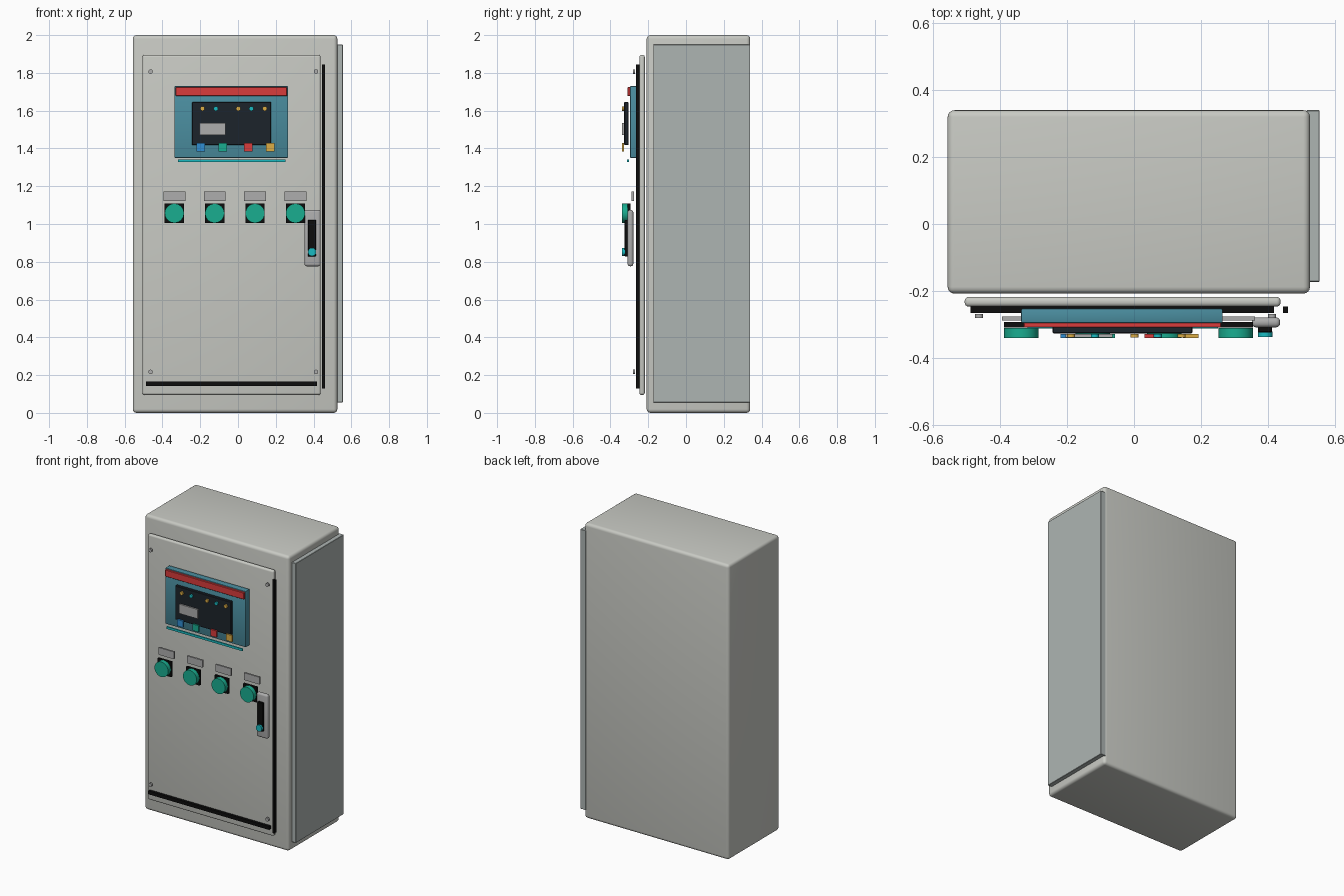
import bpy, bmesh, math
from mathutils import Matrix, Vector

if "Cube" in bpy.data.objects:
    bpy.data.objects.remove(bpy.data.objects["Cube"])

COLORS = {
    "shell": (0.58, 0.59, 0.55), "side": (0.42, 0.46, 0.45), "grey": (0.42, 0.42, 0.42),
    "black": (0.004, 0.004, 0.004), "dark": (0.012, 0.017, 0.024),
    "panel_blue": (0.07, 0.27, 0.35), "red": (0.70, 0.045, 0.045),
    "green": (0.01, 0.42, 0.28), "cyan": (0.01, 0.50, 0.54),
    "yellow": (0.72, 0.42, 0.06), "blue": (0.03, 0.27, 0.65),
}
MATS = {}
for key, rgb in COLORS.items():
    MATS[key] = bpy.data.materials.new(key)
    MATS[key].diffuse_color = (*rgb, 1)


def finish(name, bm, color, bevel=0, segments=3):
    mesh = bpy.data.meshes.new(name)
    bm.to_mesh(mesh)
    bm.free()
    ob = bpy.data.objects.new(name, mesh)
    bpy.context.collection.objects.link(ob)
    mesh.materials.append(MATS[color])
    bpy.ops.object.select_all(action='DESELECT')
    ob.select_set(True)
    bpy.context.view_layer.objects.active = ob
    if bevel:
        mod = ob.modifiers.new("bevel", 'BEVEL')
        mod.width = bevel
        mod.segments = segments
        bpy.ops.object.modifier_apply(modifier=mod.name)
    bpy.ops.object.shade_smooth_by_angle(angle=math.radians(35))
    return ob


def box(name, x, y, z, color, bevel=0, segments=3):
    """Box from (min, max) ranges."""
    bm = bmesh.new()
    size = [r[1] - r[0] for r in (x, y, z)]
    mid = Vector([(r[0] + r[1]) / 2 for r in (x, y, z)])
    bmesh.ops.create_cube(bm, size=1, matrix=Matrix.Translation(mid) @ Matrix.Diagonal((*size, 1)))
    return finish(name, bm, color, bevel, segments)


def disc(name, x, z, r, y, color, sides=32, bevel=0):
    """Cylinder whose axis points to the front."""
    bm = bmesh.new()
    m = Matrix.Translation((x, (y[0] + y[1]) / 2, z)) @ Matrix.Rotation(math.pi / 2, 4, 'X')
    bmesh.ops.create_cone(bm, cap_ends=True, segments=sides, radius1=r, radius2=r,
                          depth=y[1] - y[0], matrix=m)
    ob = finish(name, bm, color)
    return ob


# Cabinet body, side cover and door
box("cabinet_body", (-0.557, 0.526), (-0.208, 0.34), (0, 2), "shell", 0.02, 4)
box("side_cover", (0.515, 0.555), (-0.173, 0.34), (0.055, 1.95), "side", 0.002, 1)
box("door", (-0.506, 0.438), (-0.247, -0.218), (0.095, 1.895), "shell", 0.012, 4)

# Door seals
box("door_seal_side", (0.445, 0.46), (-0.266, -0.247), (0.13, 1.845), "black")
box("door_seal_bottom", (-0.488, 0.419), (-0.266, -0.247), (0.143, 0.166), "black")

# Corner screws
for x in (-0.463, 0.413):
    for z in (0.217, 1.807):
        disc("door_screw", x, z, 0.012, (-0.281, -0.269), "grey", 16)

# Control panel with header, screen and underline
box("control_panel", (-0.337, 0.265), (-0.296, -0.253), (1.35, 1.73), "panel_blue", 0.004, 2)
box("panel_header", (-0.33, 0.26), (-0.31, -0.294), (1.678, 1.724), "red", 0.002, 1)
box("panel_screen", (-0.243, 0.175), (-0.327, -0.305), (1.417, 1.646), "dark", 0.003, 1)
box("panel_underline", (-0.318, 0.251), (-0.312, -0.303), (1.327, 1.342), "cyan")
box("screen_display", (-0.204, -0.065), (-0.339, -0.329), (1.472, 1.535), "grey")

# Indicator lamps
for x, c in zip((-0.188, -0.117, 0.002, 0.071, 0.142),
                ("yellow", "cyan", "yellow", "cyan", "yellow")):
    disc("indicator_lamp", x, 1.611, 0.012, (-0.339, -0.329), c, 20)

# Screen buttons
for x, c in zip((-0.197, -0.08, 0.055, 0.17), ("blue", "green", "red", "yellow")):
    box("screen_button", (x - 0.023, x + 0.023), (-0.34, -0.329), (1.384, 1.428), c)

# Row of push buttons with label plates
for i in range(4):
    x = -0.337 + i * 0.2137
    box("label_plate", (x - 0.058, x + 0.058), (-0.288, -0.276), (1.122, 1.171), "grey")
    box("button_base", (x - 0.051, x + 0.051), (-0.309, -0.293), (1.006, 1.108), "black")
    disc("push_button", x, 1.057, 0.051, (-0.34, -0.311), "green", 40)

# Door handle with grip and lock
box("handle_plate", (0.352, 0.437), (-0.309, -0.279), (0.776, 1.075), "grey", 0.013, 4)
box("handle_grip", (0.37, 0.413), (-0.325, -0.307), (0.828, 1.022), "black", 0.003, 1)
disc("handle_lock", 0.392, 0.852, 0.022, (-0.338, -0.322), "cyan", 32)

for m in bpy.data.materials:
    if m.users and not m.is_grease_pencil:
        m.use_nodes = True
        m.node_tree.nodes["Principled BSDF"].inputs["Base Color"].default_value = m.diffuse_color
